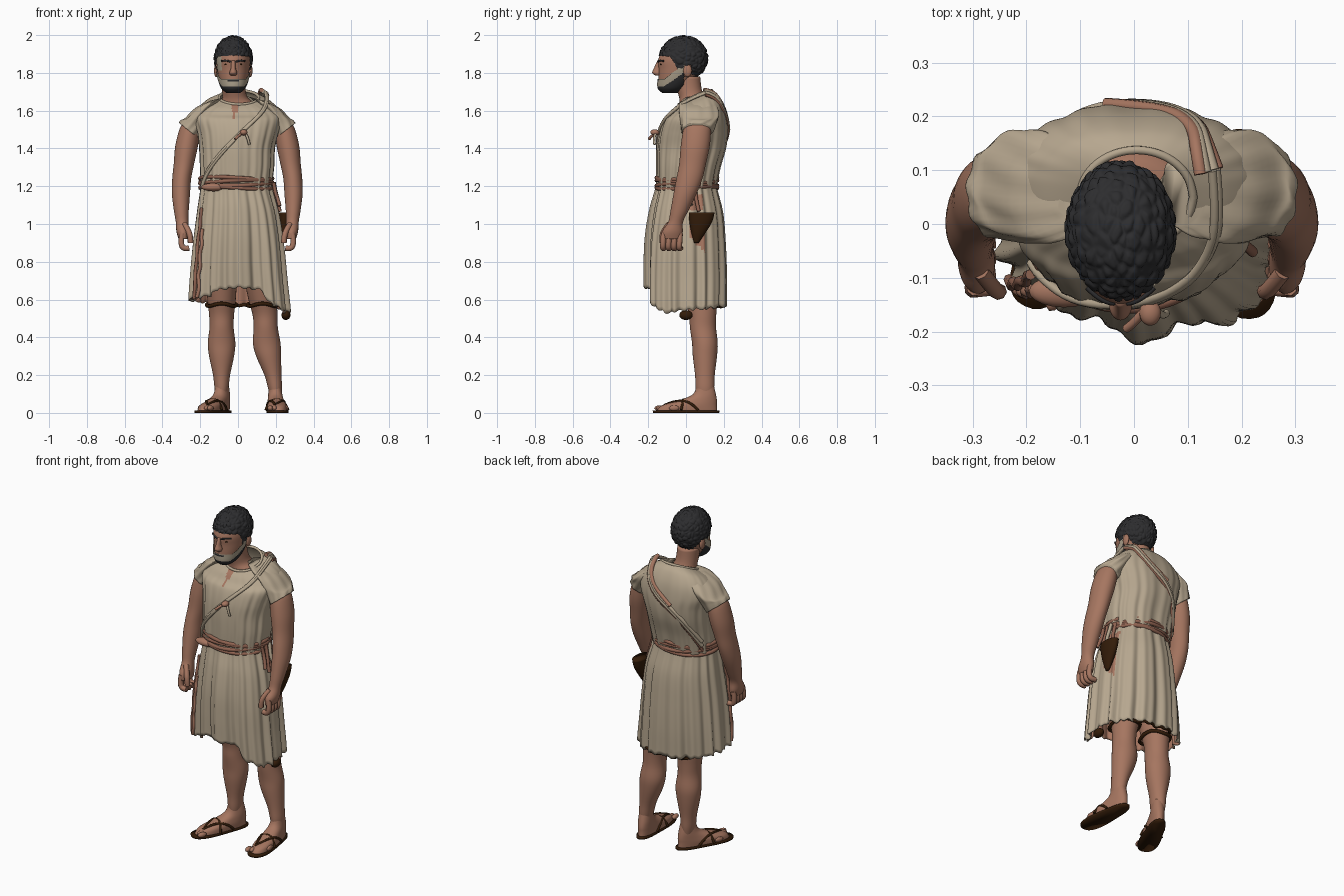
import bpy, bmesh, math
from math import sin, cos, pi, radians
from mathutils import Vector, noise

if "Cube" in bpy.data.objects:
    bpy.data.objects.remove(bpy.data.objects["Cube"])


def material(name, rgb):
    mat = bpy.data.materials.new(name)
    mat.use_nodes = True
    mat.diffuse_color = (*rgb, 1)
    mat.node_tree.nodes["Principled BSDF"].inputs["Base Color"].default_value = (*rgb, 1)
    return mat


CLOTH = material("linen cloth", (0.47, 0.385, 0.275))
SKIN = material("tanned skin", (0.38, 0.18, 0.117))
SASH = material("red brown sash", (0.28, 0.125, 0.082))
HAIR = material("black hair", (0.026, 0.026, 0.028))
LEATHER = material("dark leather", (0.034, 0.012, 0.003))
STUBBLE = material("grey stubble", (0.40, 0.34, 0.25))


def finish(name, bm, mats, place=None):
    bmesh.ops.recalc_face_normals(bm, faces=bm.faces)
    mesh = bpy.data.meshes.new(name)
    for face in bm.faces:
        face.smooth = True
    bm.to_mesh(mesh)
    bm.free()
    obj = bpy.data.objects.new(name, mesh)
    bpy.context.collection.objects.link(obj)
    for mat in mats:
        mesh.materials.append(mat)
    if place:
        obj.location, obj.rotation_euler.z = place
    return obj


def interp(pairs, x):
    for (a, u), (b, v) in zip(pairs, pairs[1:]):
        if x <= b:
            return u + (v - u) * (x - a) / (b - a)
    return pairs[-1][1]


def blend(rows, t):
    """Smooth in-between section at t in 0..1."""
    f = min(max(t, 0), 1) * (len(rows) - 1)
    i = min(int(f), len(rows) - 2)
    f -= i
    near = [rows[min(max(k, 0), len(rows) - 1)] for k in range(i - 1, i + 3)]
    return [b + f * ((c - a) + f * (2*a - 5*b + 4*c - d + f * (3*(b - c) + d - a))) / 2
            for a, b, c, d in zip(*near)]


def ring_point(rows, a, t, power=1.0):
    """Section: z, centre x, centre y, radius x, radius y, tilt x, tilt y."""
    z, cx, cy, rx, ry, tx, ty = blend([tuple(r) + (0,) * (7 - len(r)) for r in rows], t)
    dx = rx * math.copysign(abs(cos(a)) ** power, cos(a))
    dy = ry * math.copysign(abs(sin(a)) ** power, sin(a))
    return Vector((cx + dx, cy + dy, z + tx * dx + ty * dy))


def loft(name, rows, mats, n=32, sub=4, power=1.0, caps=True, shape=None, rule=None, place=None):
    bm = bmesh.new()
    steps = (len(rows) - 1) * sub
    rings = []
    for j in range(steps + 1):
        ring = []
        for i in range(n):
            a, t = 2 * pi * i / n - pi, j / steps
            p = ring_point(rows, a, t, power)
            ring.append(bm.verts.new(shape(p, a, t) if shape else p))
        rings.append(ring)
    for lo, hi in zip(rings, rings[1:]):
        for i in range(n):
            k = (i + 1) % n
            bm.faces.new((lo[i], lo[k], hi[k], hi[i]))
    if caps:
        bm.faces.new(rings[0])
        bm.faces.new(rings[-1])
    if rule:
        doomed = []
        for face in bm.faces:
            index = rule(face.calc_center_median())
            if index is None:
                doomed.append(face)
            else:
                face.material_index = index
        bmesh.ops.delete(bm, geom=doomed, context='FACES')
    return finish(name, bm, mats, place)


def ball(name, centre, size, mat, place=None, detail=3, shape=None, keep=None):
    bm = bmesh.new()
    bmesh.ops.create_icosphere(bm, subdivisions=detail, radius=1)
    for v in bm.verts:
        grow = shape(v.co) if shape else 1
        v.co = Vector([c + s * grow * q for c, s, q in zip(centre, size, v.co)])
    if keep:
        bmesh.ops.delete(bm, context='FACES',
                         geom=[f for f in bm.faces if not keep(f.calc_center_median())])
    return finish(name, bm, [mat], place)


def tube(name, points, radius, mat, closed=False, place=None):
    curve = bpy.data.curves.new(name, 'CURVE')
    curve.dimensions = '3D'
    curve.bevel_depth, curve.bevel_resolution = radius, 2
    curve.resolution_u = 5
    curve.use_fill_caps = True
    spline = curve.splines.new('NURBS')
    spline.points.add(len(points) - 1)
    for sp, p in zip(spline.points, points):
        sp.co = (*p, 1)
    spline.order_u = 3
    spline.use_endpoint_u = True
    spline.use_cyclic_u = closed
    curve.materials.append(mat)
    obj = bpy.data.objects.new(name, curve)
    bpy.context.collection.objects.link(obj)
    if place:
        obj.location, obj.rotation_euler.z = place


# Tunic top with pleats, a slit neck and a tilted collar
TORSO = [(1.19, -.01, .005, .185, .155), (1.3, -.005, .015, .195, .168), (1.4, -.005, .03, .2, .182),
         (1.48, 0, .04, .215, .182), (1.55, 0, .05, .235, .168), (1.6, 0, .058, .22, .145, 0, .15),
         (1.645, 0, .055, .17, .118, 0, .3), (1.67, .005, .05, .105, .088, 0, .42)]


def pleat(a):
    return sin(15 * a + 2 * sin(2 * a)) + 0.6 * sin(27 * a + 3 * cos(a))


def torso_folds(p, a, t):
    return p + Vector((cos(a), sin(a), 0)) * 0.0045 * pleat(a) * (1 - t)


def slit(c):
    return int(c.y < 0 and c.z > 1.53 and abs(c.x + .018) < (c.z - 1.53) * 0.18)


loft("tunic_top", TORSO, [CLOTH, SKIN], 160, 8, .82, False, torso_folds, slit)
tube("collar_roll", [ring_point(TORSO, i * pi / 12, 1) for i in range(24)], .008, CLOTH, True)

# Skirt with deep folds, a draped left front and an uneven hem
SKIRT = [(1.22, -.01, .005, .185, .155), (1.05, 0, .006, .215, .19), (.88, .002, .002, .236, .207),
         (.7, .002, .002, .25, .212), (.55, .005, .002, .262, .21)]
HEM = [(-180, .6), (-145, .61), (-128, .62), (-120, .65), (-90, .665), (-62, .65), (-57, .585), (-28, .53),
       (0, .545), (90, .57), (180, .6)]
BULGE = [(-180, 0), (-150, 0), (-125, -.025), (-105, -.022), (-83, .012), (-68, -.012), (-60, -.008),
         (-50, .032), (-38, .02), (0, 0), (180, 0)]


def skirt_folds(p, a, t):
    deg = math.degrees(a)
    p.z = 1.22 + (interp(HEM, deg) + 0.006 * sin(31 * a) - 1.22) * t
    return p + Vector((cos(a), sin(a), 0)) * ((0.004 + 0.006 * t) * pleat(a) + interp(BULGE, deg) * t ** .5)


def on_skirt(deg, t, lift=0.004):
    a = radians(deg)
    return skirt_folds(ring_point(SKIRT, a, t, .95), a, t) + Vector((cos(a), sin(a), 0)) * lift


def hip_gap(c):
    upper = 0 < c.y < .09 and 1.08 < c.z < 1.15
    lower = .02 < c.y < .1 and .95 - c.y < c.z < 1
    return int(c.x > .1 and (upper or lower))


skirt = loft("skirt", SKIRT, [CLOTH, SKIN], 192, 8, .95, False, skirt_folds, hip_gap)
solid = skirt.modifiers.new("lining", 'SOLIDIFY')
solid.thickness, solid.offset, solid.material_offset = 0.008, -1, 1

# Frayed side opening, hanging sash ends and tassel
for label, deg, start, mat in (("outer", -150, .22, SASH), ("inner", -144, .4, SKIN)):
    tube(label + "_opening_trim", [on_skirt(deg + 2 * sin(4 * k), start + (1 - start) * k / 9)
                                   for k in range(10)], .01, mat)
for k in range(4):
    tube("sash_end", [on_skirt(-14 + 10 * k + 2 * sin(j + k), j * (.045 + .012 * (k % 2)), .014)
                      for j in range(5)], .01, CLOTH if k == 2 else SASH)
tube("rear_hem_fray", [on_skirt(60 + 6 * k, 1, -.012) for k in range(11)], .008, LEATHER)
ball("hem_tassel", (.254, .0, .518), (.024, .036, .026), LEATHER)

# Sleeves, arms and hands
SLEEVE = [(1.665, .095, .06, .045, .065, -.25), (1.638, .15, .062, .075, .094, -.35),
          (1.585, .2, .072, .079, .105, -.35), (1.53, .236, .066, .062, .092, .3),
          (1.495, .257, .06, .05, .085, .8)]
ARM = [(1.56, .22, .062, .035, .045), (1.52, .246, .06, .052, .07), (1.42, .267, .05, .06, .077),
       (1.32, .282, .035, .054, .071), (1.24, .294, .018, .05, .069), (1.16, .298, -.005, .048, .061),
       (1.07, .296, -.035, .039, .047), (1.01, .292, -.055, .033, .039), (.96, .288, -.072, .034, .055),
       (.92, .284, -.077, .026, .052)]


def mirrored(rows, s):
    return [(r[0], s * r[1] - .004, *r[2:5], *(s * q for q in r[5:])) for r in rows]


def crumple(p, a, t):
    return p + Vector((cos(a), sin(a), 0)) * .003 * sin(9 * a + 6 * t)


for side, s in (("left", 1), ("right", -1)):
    loft(side + "_sleeve", mirrored(SLEEVE, s), [CLOTH], 48, 5, 1, True, crumple)
    loft(side + "_arm", mirrored(ARM, s), [SKIN])
    for k in range(4):
        y = -.118 + .029 * k
        path = [(.292, y, .95), (.3, y - .004, .9), (.285, y - .004, .866), (.256, y, .872)]
        tube(side + "_finger", [(s * x - .004, v, z) for x, v, z in path], .0155, SKIN)
    path = [(.28, -.09, 1), (.258, -.118, .965), (.248, -.128, .93), (.247, -.125, .9)]
    tube(side + "_thumb", [(s * x - .004, v, z) for x, v, z in path], .015, SKIN)

# Legs, ragged shorts hems, feet and sandals
LEG = [(.07, .2, .1, .026, .04), (.13, .196, .1, .037, .049), (.2, .185, .1, .045, .052),
       (.3, .162, .1, .066, .064), (.37, .152, .1, .073, .068), (.45, .147, .09, .064, .069),
       (.52, .143, .088, .066, .072), (.6, .13, .078, .075, .086), (.75, .11, .05, .085, .1)]
FOOT = [(.012, 0, -.095, .045, .16), (.04, 0, -.082, .046, .146), (.065, 0, -.04, .042, .104),
        (.1, 0, -.002, .037, .06), (.16, 0, .002, .03, .042)]
SOLE = [(0, 0, -.1, .049, .176), (.013, 0, -.1, .05, .177)]


def splay(p, a, t):
    p.x *= 1 + max(0, -p.y - .05) * 1.8
    return p


for side, s, spot, turn in (("left", 1, (.197, .1, 0), 4), ("right", -1, (-.085, .098, 0), -25)):
    rows = [(z, x if s > 0 else -.087, *rest) for z, x, *rest in LEG]
    loft(side + "_leg", rows, [SKIN])
    brim = [(rows[7][1] + .08 * cos(k), .075 + .094 * sin(k), .572 + .008 * sin(3 * k))
            for k in (i * pi / 8 for i in range(16))]
    tube(side + "_shorts_hem", brim, .01, LEATHER, True)
    spin = (spot, radians(turn))
    loft(side + "_foot", FOOT, [SKIN], 40, 4, .9, True, splay, None, spin)
    loft(side + "_sole", SOLE, [LEATHER], 40, 1, .8, True, splay, None, spin)
    for k in range(5):
        ball(side + "_toe", (s * (.023 * k - .044), -.238 + (.006 + .003 * k) * k, .025),
             (.015 - .0012 * k, .028, .015), SKIN, spin, 2)
    for w in (-1, 1):
        tube(side + "_sandal_thong", [(-s * .016, -.215, .04), (w * .024, -.15, .07),
                                      (w * .051, -.07, .052), (w * .047, -.04, .014)], .007, LEATHER, False, spin)
    tube(side + "_sandal_strap", [(-.06, -.13, .015), (-.043, -.12, .06), (0, -.11, .074),
                                  (.043, -.12, .06), (.06, -.13, .015)], .007, LEATHER, False, spin)

# Wound sash around the waist
for k in range(4):
    loop = [(-.01 + .192 * cos(a), .005 + .162 * sin(a), 1.192 + .017 * k + .007 * sin(a * 2 + k * 2))
            for a in (i * pi / 12 for i in range(24))]
    tube("waist_sash", loop, .011, SASH, True)
ball("sash_fold", (-.13, -.125, 1.195), (.065, .03, .022), SKIN)


# Shoulder strap, front knot and rear band
def on_torso(deg, t, lift):
    a = radians(deg)
    rise = Vector((0, 0, .13 * max(0, t - .72)))
    return ring_point(TORSO, a, t, .82) + Vector((cos(a), sin(a), 0)) * lift + rise


FRONT = [(20, .9), (-20, .88), (-53, .77), (-72, .58), (-90, .4), (-116, .21), (-146, .08), (-156, 0)]
BACK = [(20, .9), (45, .85), (62, .72), (80, .56), (100, .42), (125, .25), (150, .08)]
for k in range(2):
    tube("front_strap", [on_torso(d, t + .016 * k, .01) for d, t in FRONT], .0085, CLOTH)
    tube("rear_strap", [on_torso(d, t + .03 * k, .003) for d, t in BACK], .012, CLOTH)
tube("rear_strap_edge", [on_torso(d, t - .03, .002) for d, t in BACK], .008, SASH)
tube("rear_shoulder_band", [on_torso(d, t + .05, .003) for d, t in BACK[:5]], .012, SKIN)
ball("strap_knot", (.03, -.165, 1.485), (.02, .024, .016), SKIN)
tube("knot_end", [(.02, -.16, 1.48), (0, -.185, 1.465), (-.015, -.195, 1.45)], .008, SKIN)
tube("knot_tail", [(.04, -.16, 1.48), (.055, -.175, 1.45), (.06, -.165, 1.42)], .007, CLOTH)

# Leather pouch at the left hip
loft("hip_pouch", [(.9, .236, .055, .008, .012), (.95, .24, .065, .022, .036), (1.01, .244, .078, .03, .06),
                   (1.06, .245, .083, .034, .068)], [LEATHER], 24)

# Neck and head
loft("neck", [(1.56, 0, .06, .14, .1), (1.63, -.003, .052, .105, .086), (1.665, -.015, .035, .07, .07),
              (1.71, -.022, .018, .062, .066), (1.78, -.025, .005, .062, .07)], [SKIN])
HEAD = [(1.7, -.025, -.085, .03, .035), (1.725, -.025, -.075, .057, .068), (1.77, -.025, -.05, .075, .095),
        (1.82, -.025, -.03, .085, .115), (1.87, -.025, -.022, .088, .125), (1.92, -.025, -.012, .08, .11),
        (1.955, -.025, -.01, .055, .07), (1.965, -.025, -.01, .02, .03)]


def temple(c):
    return int(c.x < -.085 and -.11 < c.y < -.04 and 1.815 < c.z < 1.89)


loft("head", HEAD, [SKIN, STUBBLE], 64, 6, rule=temple)


def beard_rule(c):
    line = 1.728 + max(0, c.y + .115) * 0.7
    lip = abs(c.x + .025) < .03 and 1.752 < c.z < 1.762
    if c.y > -.01 or c.z > line + .042:
        return None
    return 0 if c.z < line or lip else 1


JAW = [(z - .006, x, y, rx + .007, ry + .007) for z, x, y, rx, ry in HEAD[:5]]
loft("beard", JAW, [HAIR, STUBBLE], 96, 10, rule=beard_rule)

# Nose, eyes, brows and ears
loft("nose", [(1.785, -.025, -.145, .014, .015), (1.8, -.025, -.152, .021, .027), (1.825, -.025, -.148, .013, .022),
              (1.865, -.025, -.14, .011, .012)], [SKIN], 20)
for s in (-1, 1):
    ball("eye", (-.025 + s * .034, -.133, 1.845), (.013, .005, .005), LEATHER, None, 2)
    tube("brow", [(-.025 + s * .012, -.147, 1.858), (-.025 + s * .035, -.146, 1.868),
                  (-.025 + s * .062, -.118, 1.863)], .005, HAIR)
    ball("ear", (-.025 + s * .09, .008, 1.812), (.012, .023, .034), SKIN)


# Curly cap of hair
def curls(q):
    d = noise.voronoi(Vector((q.x * 4.5, q.y * 3.5, q.z * 4.5)))[0]
    return 0.95 + 0.14 * min(d[1] - d[0], 0.4)


def hairline(c):
    return c.z > interp([(-.2, 1.9), (-.085, 1.885), (-.06, 1.85), (-.03, 1.785), (-.01, 1.84),
                         (.025, 1.84), (.035, 1.765), (.2, 1.765)], c.y)


ball("hair", (-.025, -.013, 1.878), (.104, .132, .121), HAIR, None, 6, curls, hairline)
